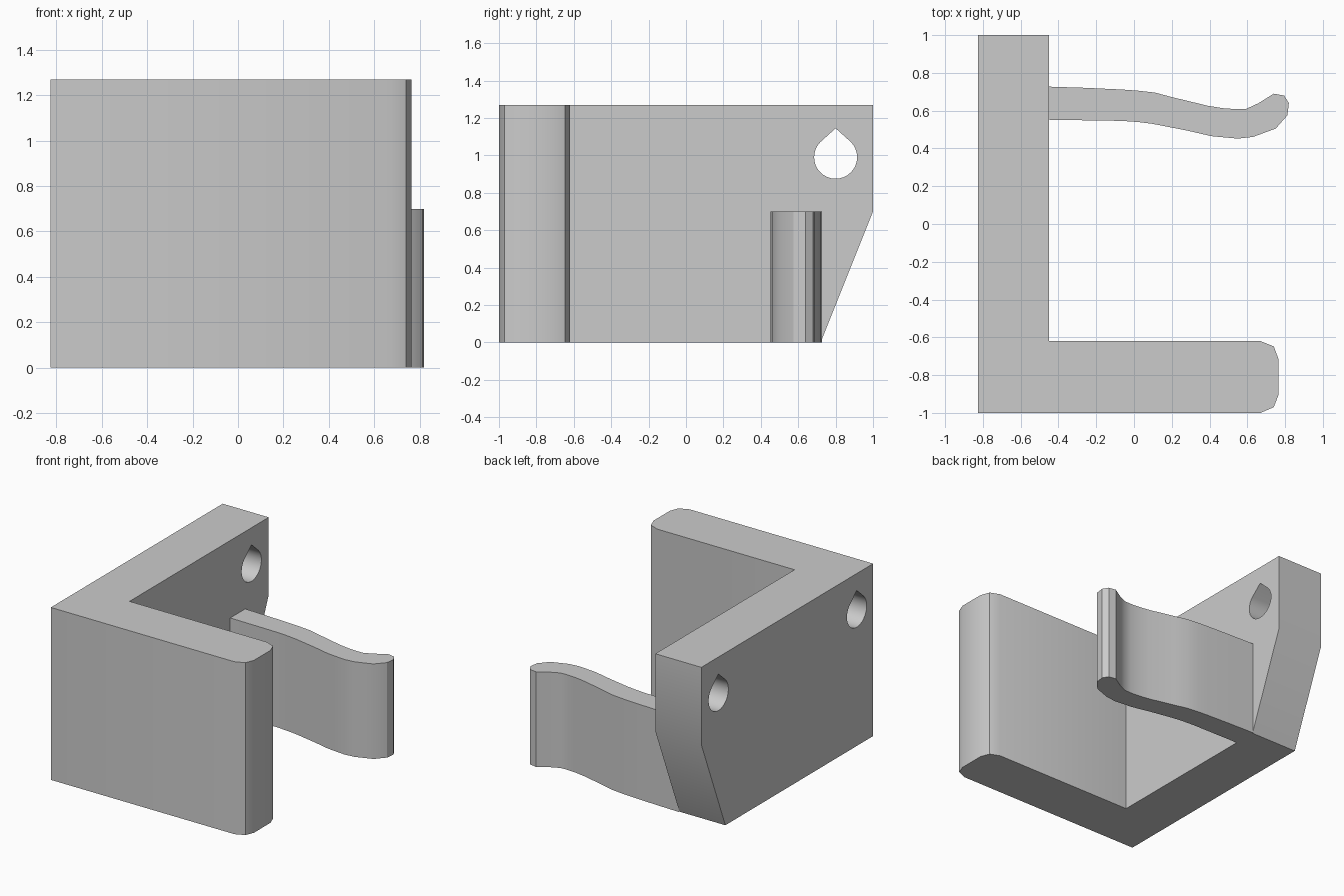
import bpy, bmesh, math
from mathutils import Vector

if "Cube" in bpy.data.objects:
    bpy.data.objects.remove(bpy.data.objects["Cube"])

grey = bpy.data.materials.new("grey")
grey.diffuse_color = (0.6, 0.6, 0.6, 1)
grey.use_nodes = True
grey.node_tree.nodes["Principled BSDF"].inputs["Base Color"].default_value = grey.diffuse_color


def prism(name, points, offset):
    """Extrude a closed outline along an offset."""
    bm = bmesh.new()
    face = bm.faces.new([bm.verts.new(p) for p in points])
    out = bmesh.ops.extrude_face_region(bm, geom=[face])
    verts = [g for g in out["geom"] if isinstance(g, bmesh.types.BMVert)]
    bmesh.ops.translate(bm, verts=verts, vec=Vector(offset))
    bmesh.ops.recalc_face_normals(bm, faces=bm.faces[:])
    mesh = bpy.data.meshes.new(name)
    bm.to_mesh(mesh)
    bm.free()
    mesh.materials.append(grey)
    obj = bpy.data.objects.new(name, mesh)
    bpy.context.collection.objects.link(obj)
    return obj


def activate(obj):
    bpy.ops.object.select_all(action='DESELECT')
    obj.select_set(True)
    bpy.context.view_layer.objects.active = obj


def cut(obj, cutter):
    activate(obj)
    mod = obj.modifiers.new("cut", 'BOOLEAN')
    mod.operation = 'DIFFERENCE'
    mod.solver = 'EXACT'
    mod.object = cutter
    bpy.ops.object.modifier_apply(modifier=mod.name)
    bpy.data.objects.remove(cutter)


def teardrop(y, z, r, x0, x1):
    """Round hole with a pointed roof."""
    steps = 24
    pts = [(x0, y, z + r * math.sqrt(2) * 0.95)]
    for i in range(steps + 1):
        a = math.radians(45 - 270 * i / steps)
        pts.append((x0, y + r * math.cos(a), z + r * math.sin(a)))
    return prism("hole_cutter", pts, (x1 - x0, 0, 0))


# Wall and thick front arm with rounded end
HEIGHT = 1.27
outline = [(-0.825, -1), (0.67, -1), (0.74, -0.97), (0.765, -0.905),
           (0.765, -0.715), (0.74, -0.648), (0.67, -0.62),
           (-0.45, -0.62), (-0.45, 1), (-0.825, 1)]
body = prism("wall_and_front_arm", [(x, y, 0) for x, y in outline], (0, 0, HEIGHT))

# Sloped lower back corner
cut(body, prism("slope_cutter", [(-1, 0.72, 0), (-1, 1, 0.70), (-1, 1.2, 1.2),
                                 (-1, 1.2, -0.2), (-1, 0.64, -0.2)], (0.8, 0, 0)))

# Screw holes: one through the wall, one blind into the arm
cut(body, teardrop(0.80, 0.99, 0.115, -0.95, -0.30))
cut(body, teardrop(-0.81, 0.99, 0.115, -0.95, -0.45))

# Wavy spring arm
spring = [(-0.45, 0.727), (-0.26, 0.721), (-0.065, 0.712), (0.02, 0.706),
          (0.11, 0.696), (0.20, 0.672), (0.39, 0.626), (0.47, 0.613),
          (0.54, 0.608), (0.595, 0.610), (0.66, 0.640), (0.74, 0.690),
          (0.795, 0.680), (0.82, 0.640), (0.812, 0.575), (0.75, 0.505),
          (0.63, 0.461), (0.55, 0.452), (0.41, 0.465), (0.28, 0.495),
          (0.10, 0.530), (0.02, 0.540), (-0.065, 0.546), (-0.45, 0.552)]
clip = prism("spring_arm", [(x, y, 0) for x, y in spring], (0, 0, 0.70))

for obj in (body, clip):
    activate(obj)
    bpy.ops.object.shade_smooth_by_angle(angle=math.radians(30))
